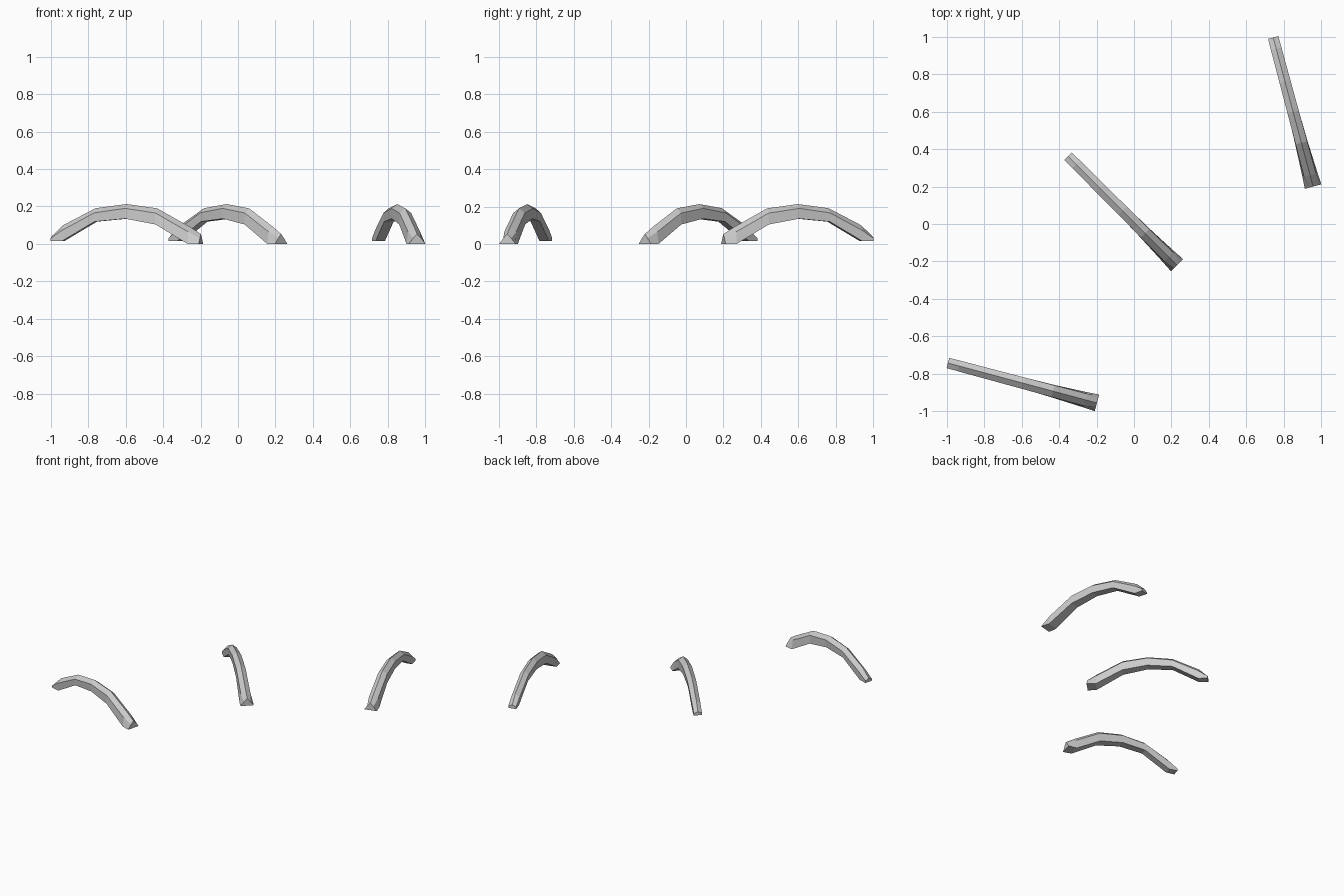
import bpy, bmesh
from math import radians
from mathutils import Matrix

if "Cube" in bpy.data.objects:
    bpy.data.objects.remove(bpy.data.objects["Cube"])

# Stations along the arch:
# position, ridge z, shoulder z, base z, half width at shoulder, half width at base
STATIONS = [
    (-0.412, 0.042, 0.030, 0.015, 0.028, 0.028),
    (-0.350, 0.100, 0.072, 0.015, 0.029, 0.026),
    (-0.170, 0.191, 0.166, 0.119, 0.030, 0.026),
    (0.000, 0.213, 0.190, 0.135, 0.031, 0.029),
    (0.170, 0.190, 0.165, 0.104, 0.032, 0.034),
    (0.350, 0.092, 0.065, 0.000, 0.033, 0.042),
    (0.412, 0.053, 0.030, 0.000, 0.022, 0.046),
]


def arch(name, centre, angle):
    bm = bmesh.new()
    rings = []
    # House-shaped five-sided section at each station
    for s, top, mid, base, w, b in STATIONS:
        section = [(0, top), (w, mid), (b, base), (-b, base), (-w, mid)]
        rings.append([bm.verts.new((s, y, z)) for y, z in section])
    # Skin between neighbouring sections and cap both ends
    for r0, r1 in zip(rings, rings[1:]):
        for i in range(5):
            j = (i + 1) % 5
            bm.faces.new((r0[i], r0[j], r1[j], r1[i]))
    bm.faces.new(rings[0])
    bm.faces.new(rings[-1])
    bmesh.ops.recalc_face_normals(bm, faces=bm.faces)
    bm.transform(Matrix.Translation((*centre, 0)) @ Matrix.Rotation(radians(angle), 4, 'Z'))
    mesh = bpy.data.meshes.new(name)
    bm.to_mesh(mesh)
    bm.free()
    bpy.context.collection.objects.link(bpy.data.objects.new(name, mesh))


# Three identical arched ribs, each turned a further 30 degrees
arch("front_arch", (-0.596, -0.849), -15)
arch("middle_arch", (-0.061, 0.071), -45)
arch("back_arch", (0.850, 0.598), -75)
